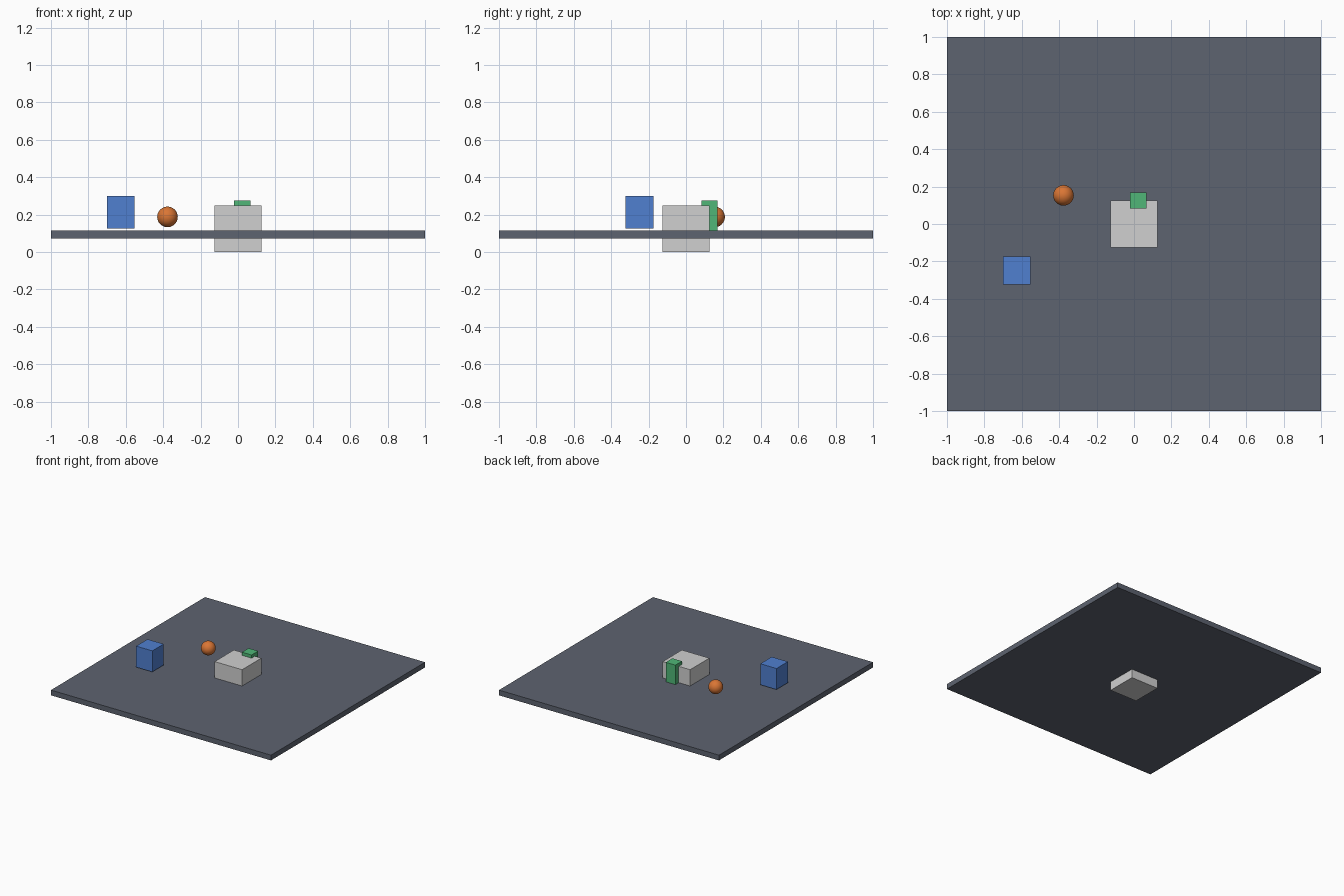
import bpy

if "Cube" in bpy.data.objects:
    bpy.data.objects.remove(bpy.data.objects["Cube"])


def material(name, rgb):
    m = bpy.data.materials.new(name)
    m.diffuse_color = (*rgb, 1.0)
    m.use_nodes = True
    m.node_tree.nodes["Principled BSDF"].inputs["Base Color"].default_value = m.diffuse_color
    return m


def finish(name, mat):
    ob = bpy.context.object
    ob.name = name
    ob.data.materials.append(mat)
    return ob


def box(name, lo, hi, mat):
    """Axis-aligned box between two corners."""
    centre = [(a + b) / 2 for a, b in zip(lo, hi)]
    size = [b - a for a, b in zip(lo, hi)]
    bpy.ops.mesh.primitive_cube_add(size=1, location=centre)
    ob = finish(name, mat)
    ob.scale = size
    bpy.ops.object.transform_apply(location=False, rotation=False, scale=True)
    return ob


slate = material("slate grey", (0.11, 0.125, 0.16))
pale = material("pale grey", (0.63, 0.63, 0.63))
blue = material("blue", (0.08, 0.215, 0.63))
green = material("green", (0.08, 0.47, 0.185))
orange = material("orange", (0.70, 0.18, 0.035))

# Wide floor slab
box("floor_slab", (-1, -1, 0.073), (1, 1, 0.116), slate)

# Central block sunk through the slab
box("centre_block", (-0.125, -0.125, 0), (0.125, 0.125, 0.25), pale)

# Blue box hovering just above the slab
box("blue_box", (-0.70, -0.323, 0.126), (-0.553, -0.175, 0.299), blue)

# Small post set into the back of the central block
box("green_post", (-0.021, 0.082, 0.114), (0.066, 0.168, 0.276), green)

# Ball hovering above the slab
bpy.ops.mesh.primitive_uv_sphere_add(segments=32, ring_count=16, radius=0.055,
                                     location=(-0.377, 0.153, 0.188))
finish("ball", orange)
bpy.ops.object.shade_smooth()
